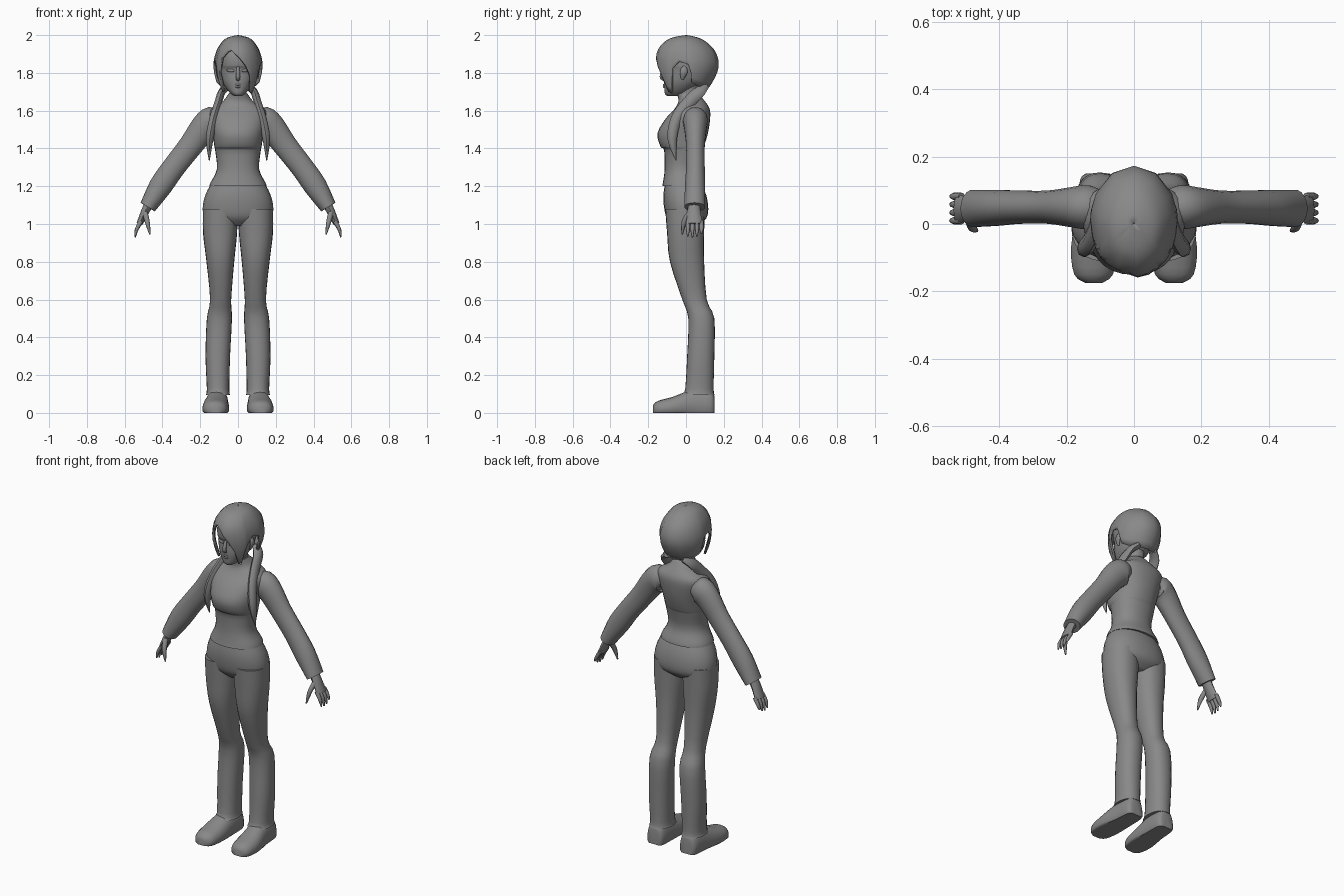
import bpy, bmesh
from math import sin, cos, radians, pi, copysign
from mathutils import Vector

cube = bpy.data.objects.get("Cube")
if cube:
    bpy.data.objects.remove(cube)

RIGHTWARD, BACKWARD, UPWARD = Vector.Fill(3), Vector.Fill(3), Vector.Fill(3)
RIGHTWARD.x = BACKWARD.y = UPWARD.z = 1

grey = bpy.data.materials.new("clay_grey")
grey.use_nodes = True
grey.diffuse_color = (.25, .25, .25, 1)
grey.node_tree.nodes["Principled BSDF"].inputs["Base Color"].default_value = grey.diffuse_color


def finish(name, bm, mirror=False):
    """Turn the mesh into a smooth shaded object, mirrored across the body if wanted."""
    bmesh.ops.recalc_face_normals(bm, faces=bm.faces)
    mesh = bpy.data.meshes.new(name)
    bm.to_mesh(mesh)
    bm.free()
    mesh.materials.append(grey)
    part = bpy.data.objects.new(name, mesh)
    bpy.context.collection.objects.link(part)
    bpy.ops.object.select_all(action="DESELECT")
    part.select_set(True)
    bpy.context.view_layer.objects.active = part
    bpy.ops.object.shade_smooth_by_angle(angle=radians(50))
    if mirror:
        part.modifiers.new("Mirror", "MIRROR")
    return part


def flow(rows, steps=3):
    """Pass a smooth curve through a few key rows."""
    keys = [Vector(row) for row in rows]
    result = []
    for i in range(len(keys) - 1):
        start, end = keys[i], keys[i + 1]
        before, after = keys[max(i - 1, 0)], keys[min(i + 2, len(keys) - 1)]
        for step in range(steps):
            t = step / steps
            bend = (end - before) / 2 * t * (1 - t) ** 2 - (after - start) / 2 * t * t * (1 - t)
            ease = t * t * (3 - 2 * t)
            result.append(start.lerp(end, ease) + bend)
    return result + [keys[-1]]


def bridge(bm, rings, caps=True):
    loops = [[bm.verts.new(point) for point in ring] for ring in rings]
    for low, high in zip(loops, loops[1:]):
        for i in range(len(low)):
            bm.faces.new((low[i - 1], low[i], high[i], high[i - 1]))
    if caps:
        bm.faces.new(loops[0])
        bm.faces.new(loops[-1])


def oval(centre, across, along, sides, power=1):
    """A ring that turns boxier as the power falls below one."""
    ring = []
    for i in range(sides):
        angle = 2 * pi * i / sides
        s, c = sin(angle), cos(angle)
        ring.append(centre + across * copysign(abs(s) ** power, s)
                    + along * copysign(abs(c) ** power, c))
    return ring


def stack(name, rows, mirror=False, sides=24):
    """Level sections: height, left edge, right edge, front, back."""
    bm = bmesh.new()
    bridge(bm, [oval(Vector((left + right, front + back, z * 2)) / 2,
                     RIGHTWARD * (right - left) / 2, BACKWARD * (back - front) / 2, sides, .9)
                for z, left, right, front, back in flow(rows)])
    return finish(name, bm, mirror)


def centred(rows):
    """Symmetric sections: height, half width, front, back."""
    return [(z, -half, half, front, back) for z, half, front, back in rows]


def tube(name, rows, wide, sides=8, mirror=True):
    """Path of x, y, z, half width along the wide axis, half depth."""
    path = flow(rows)
    centres = [Vector(row[:3]) for row in path]
    rings = []
    for i, row in enumerate(path):
        tangent = (centres[min(i + 1, len(path) - 1)] - centres[max(i - 1, 0)]).normalized()
        across = (wide - tangent * wide.dot(tangent)).normalized()
        rings.append(oval(centres[i], across * row[3], tangent.cross(across) * row[4], sides))
    bm = bmesh.new()
    bridge(bm, rings)
    return finish(name, bm, mirror)


# Trousers
stack("hips", centred([(.99, .08, -.06, .06), (1.03, .17, -.1, .107), (1.08, .187, -.115, .118),
                       (1.15, .174, -.12, .108), (1.22, .14, -.11, .08)]))
stack("trouser_legs", [
    (.095, .042, .17, -.018, .152), (.13, .046, .165, -.004, .146), (.3, .042, .172, .006, .15),
    (.5, .032, .165, .012, .15), (.6, .036, .148, -.02, .11), (.8, .02, .167, -.085, .096),
    (.95, .005, .185, -.1, .096), (1.08, 0, .186, -.11, .1)], mirror=True)

# Shoes: sections from heel to toe, flattened at the sole
bm = bmesh.new()
soles = []
for y, x, half, height in flow([(.15, .108, .035, .09), (.13, .108, .053, .12), (.04, .11, .06, .125),
                                (-.07, .118, .07, .085), (-.15, .12, .058, .063),
                                (-.175, .12, .025, .04)]):
    ring = oval(Vector((x, y, height / 4)), RIGHTWARD * half, UPWARD * height * .75, 18, .85)
    for point in ring:
        point.z = max(point.z, 0)
    soles.append(ring)
bridge(bm, soles)
finish("shoes", bm, mirror=True)

# Fitted top: flared hem, waist, bust shelf, shoulders and collar
stack("top_body", centred([
    (1.2, .152, -.126, .1), (1.22, .145, -.122, .095), (1.29, .112, -.113, .07),
    (1.39, .121, -.116, .088), (1.41, .125, -.135, .095), (1.48, .135, -.151, .116),
    (1.56, .152, -.106, .128), (1.61, .143, -.06, .125), (1.65, .08, -.04, .1),
    (1.69, .05, -.048, .066)]), sides=28)
tube("sleeves", [
    (.1, .05, 1.54, .05, .05), (.135, .05, 1.545, .066, .077), (.18, .05, 1.51, .06, .073),
    (.25, .05, 1.415, .05, .064), (.34, .05, 1.3, .05, .061), (.41, .048, 1.2, .054, .061),
    (.478, .046, 1.09, .056, .044)], BACKWARD, sides=18)

# Hands: palm, four fingers by rule, thumb
tube("palms", [(.468, .045, 1.11, .032, .024), (.49, .042, 1.07, .034, .022),
               (.522, .045, 1, .044, .016)], BACKWARD)
for i, label in enumerate(["index", "middle", "ring", "little"]):
    y = .01 + .024 * i
    tip = .93 + .005 * (i - 1) ** 2
    tube(label + "_fingers", [(.512, y, 1.015, .011, .011), (.535, y, .975, .011, .01),
                              (.545, y, tip, .004, .004)], BACKWARD)
tube("thumbs", [(.492, .02, 1.06, .014, .014), (.48, -.01, 1.01, .014, .013),
                (.466, -.02, .945, .004, .004)], BACKWARD)

# Head, neck and face features
stack("neck", centred([(1.65, .044, -.038, .06), (1.74, .046, -.045, .06)]))
stack("head", centred([
    (1.678, .02, -.1, -.04), (1.69, .038, -.112, 0), (1.72, .064, -.115, .04),
    (1.76, .084, -.118, .08), (1.82, .097, -.114, .11), (1.84, .1, -.123, .12),
    (1.9, .098, -.12, .12), (1.95, .07, -.08, .08)]))
tube("nose", [(0, -.115, 1.835, .007, .006), (0, -.13, 1.78, .012, .01),
              (0, -.115, 1.76, .008, .004)], RIGHTWARD, mirror=False)
for label, z, half in [("upper_lip", 1.737, .023), ("lower_lip", 1.726, .019)]:
    tube(label, [(-half, -.106, z, .002, .002), (0, -.116, z, .006, .006),
                 (half, -.106, z, .002, .002)], UPWARD, mirror=False)
tube("eyelids", [(.018, -.112, 1.81, .004, .004), (.04, -.107, 1.813, .009, .006),
                 (.064, -.092, 1.814, .003, .003)], UPWARD)
tube("ears", [(.094, -.01, 1.835, .01, .006), (.104, -.012, 1.805, .02, .008),
              (.094, -.02, 1.765, .007, .005)], BACKWARD)

# Hair cap: columns run from the crown to a hairline that varies around the head
skull = flow([(1.68, .085, -.118, .09), (1.75, .117, -.145, .14), (1.81, .129, -.158, .168),
              (1.86, .129, -.16, .173), (1.92, .113, -.151, .152), (1.97, .08, -.108, .1),
              (1.99, .048, -.062, .056), (2, .002, 0, .004)])


def hair_point(angle, z):
    for low, high in zip(skull, skull[1:]):
        if z <= high[0]:
            break
    z, half, front, back = low.lerp(high, (z - low[0]) / (high[0] - low[0]))
    turn = radians(angle)
    return half * sin(turn), (front + back) / 2 - (back - front) / 2 * cos(turn), z


# Hairline as turn from the front and height: arch over the ear, then the parted fringe
ear_side = [(62, 1.82), (75, 1.86), (92, 1.845), (98, 1.8), (103, 1.75), (120, 1.73), (150, 1.72)]
fringe = [(-60, 1.7), (-54, 1.7), (-50, 1.8), (-42, 1.88), (-28, 1.915), (-19, 1.92),
          (5, 1.875), (20, 1.835), (33, 1.78), (45, 1.7), (55, 1.69)]
hairline = [(-turn, z) for turn, z in reversed(ear_side)] + fringe + ear_side + [(180, 1.715)]
bm = bmesh.new()
rows = 14
bridge(bm, [[hair_point(turn, 2 - (2 - z) * (row / rows) ** 1.6) for turn, z in hairline]
            for row in range(rows + 1)], caps=False)
shell = finish("hair_cap", bm).modifiers.new("Thickness", "SOLIDIFY")
shell.thickness = .012

# Long locks sweeping from the nape over the front of the shoulders
tube("hair_locks", [
    (.05, .1, 1.73, .024, .018), (.085, .07, 1.7, .034, .02), (.104, .015, 1.645, .034, .02),
    (.13, -.05, 1.56, .03, .021), (.15, -.073, 1.45, .025, .02),
    (.152, -.052, 1.335, .002, .002)], BACKWARD)
